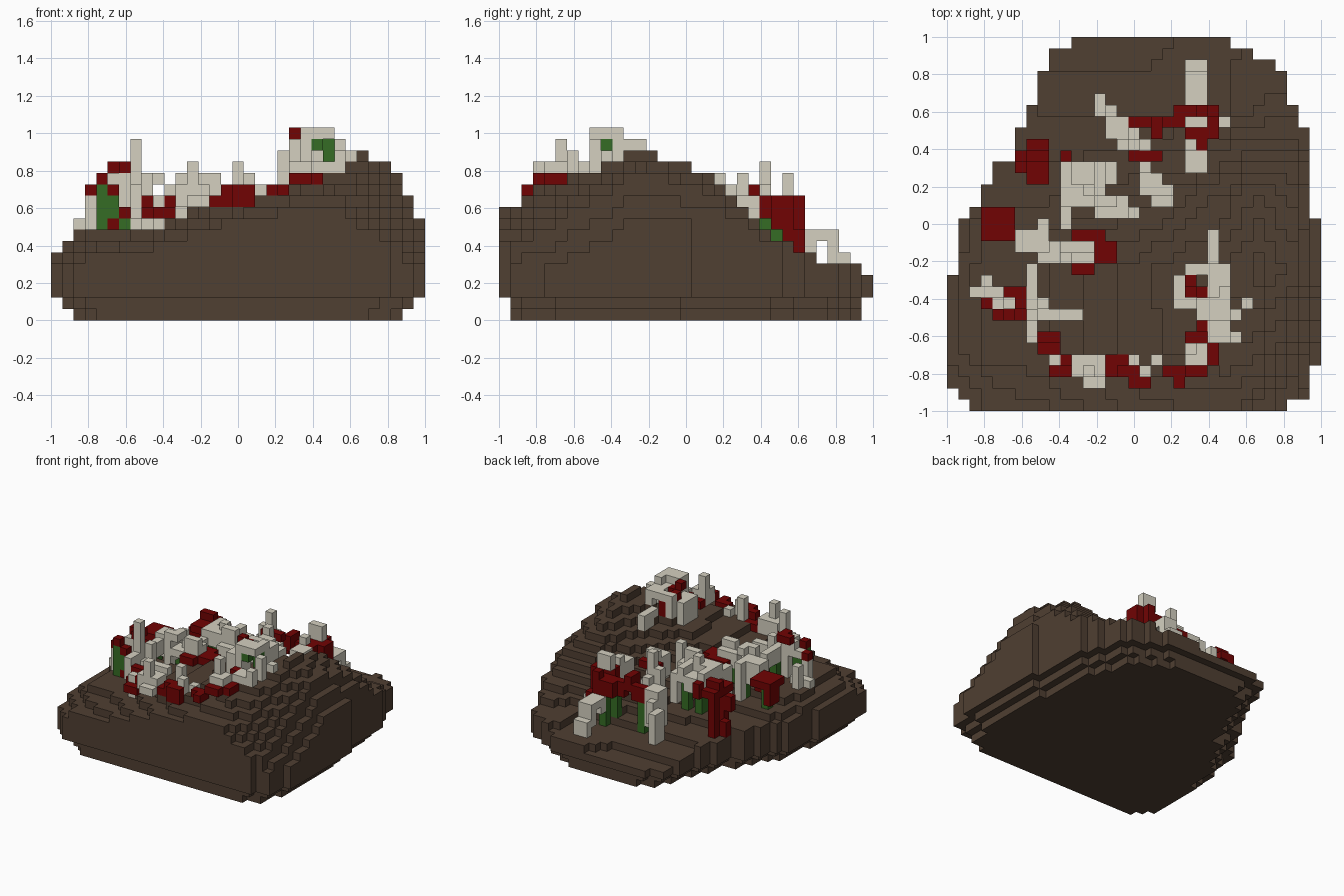
import bpy
import bmesh

if "Cube" in bpy.data.objects:
    bpy.data.objects.remove(bpy.data.objects["Cube"], do_unlink=True)

COUNT = 33
SIZE = 2 / COUNT


def make_material(name, colour):
    material = bpy.data.materials.new(name)
    material.use_nodes = True
    material.diffuse_color = (*colour, 1)
    material.node_tree.nodes["Principled BSDF"].inputs["Base Color"].default_value = (*colour, 1)
    return material


PALETTE = {
    "brown": make_material("brown rock", (.08, .05, .032)),
    "white": make_material("bone white coral", (.66, .63, .53)),
    "red": make_material("dark red coral", (.165, .001, .001)),
    "green": make_material("green stem", (.035, .15, .018)),
}
COLOURS = list(PALETTE)
cells = {}   # block position -> (part name, colour)


def add_box(part, colour, x, y, wide, deep, z, high):
    """Fill a box of blocks, leaving blocks that are already taken."""
    for i in range(x, x + wide):
        for j in range(y, y + deep):
            for k in range(z, z + high):
                cells.setdefault((i, j, k), (part, colour))


def grow(part, **boxes_by_colour):
    for colour, boxes in boxes_by_colour.items():
        for box in boxes:
            add_box(part, colour, *box)


# Rock: outline by row, from back to front, as (rows, first column, end column)
OUTLINE = [(1, 11, 25), (1, 9, 27), (1, 9, 29), (3, 8, 30), (2, 7, 31), (3, 6, 32),
           (2, 4, 32), (2, 3, 32), (1, 2, 32), (5, 1, 33), (8, 0, 33), (2, 0, 32),
           (1, 1, 32), (1, 2, 30)]
spans = [(a, b) for rows, a, b in OUTLINE for _ in range(rows)][::-1]
footprint = {(i, j) for j, (a, b) in enumerate(spans) for i in range(a, b)}

# Rock: terrain heights at a few knots, blended in between
KNOTS_X = [0, 3, 8, 16, 24, 27, 30, 32]
KNOTS_Y = [0, 5, 12, 19, 26, 32]
HEIGHTS = [
    [4, 5.5, 6.5, 9, 10, 8.5, 6, 3],
    [6, 8, 8.5, 11, 12.5, 12, 9, 5],
    [6, 8.4, 8.5, 11, 13.5, 15, 13.2, 9.2],
    [5.5, 6, 6, 7, 10.5, 12.4, 11, 8.5],
    [5, 5, 4.5, 4, 4.5, 5.5, 6, 5],
    [3, 3, 3, 3, 4, 5, 4.5, 4],
]


def locate(knots, value):
    n = max(n for n in range(len(knots) - 1) if knots[n] <= value)
    return n, (value - knots[n]) / (knots[n + 1] - knots[n])


def ground(i, j):
    (a, u), (b, v) = locate(KNOTS_X, i), locate(KNOTS_Y, j)
    near = HEIGHTS[b][a] * (1 - u) + HEIGHTS[b][a + 1] * u
    far = HEIGHTS[b + 1][a] * (1 - u) + HEIGHTS[b + 1][a + 1] * u
    return round(near * (1 - v) + far * v)


def shrink(area, steps):
    return {(i, j) for i, j in area if all((i + u, j + v) in area for u, v in steps)}


# The two lowest layers step inwards
ACROSS = [(1, 0), (-1, 0)]
AROUND = [(u, v) for u in (-1, 0, 1) for v in (-1, 0, 1)]
second = shrink(footprint, AROUND)
layers = [shrink(second, ACROSS), second]
for i, j in footprint:
    for k in range(ground(i, j)):
        if k >= len(layers) or (i, j) in layers[k]:
            cells[i, j, k] = ("rock", "brown")

# Corals: boxes are (x, y, width, depth, bottom, height) in blocks
grow("peak_coral",
     green=[(23, 8, 1, 1, 15, 1), (24, 9, 1, 1, 14, 2)],
     red=[(21, 10, 1, 1, 16, 1), (22, 10, 1, 1, 15, 1), (21, 11, 1, 1, 15, 1),
          (22, 7, 1, 1, 12, 2), (21, 6, 2, 1, 12, 1), (22, 12, 1, 1, 13, 2)],
     white=[(23, 13, 1, 3, 12, 2), (21, 12, 4, 1, 15, 1), (24, 12, 1, 1, 13, 2),
            (21, 12, 1, 1, 12, 3), (23, 6, 2, 2, 12, 2),
            (23, 10, 2, 2, 14, 2), (22, 8, 3, 2, 16, 1), (22, 8, 1, 2, 13, 3),
            (24, 10, 1, 1, 16, 1), (20, 9, 2, 3, 12, 3), (25, 8, 1, 1, 12, 4),
            (26, 9, 1, 1, 13, 2), (25, 6, 1, 1, 12, 3)])

grow("front_right_coral",
     red=[(20, 5, 1, 1, 11, 1), (23, 4, 1, 2, 12, 1), (19, 3, 2, 1, 11, 1),
          (21, 3, 2, 1, 12, 1), (20, 2, 1, 1, 11, 1)],
     white=[(21, 4, 2, 2, 12, 2), (21, 5, 1, 1, 13, 3)])

grow("front_coral",
     red=[(8, 5, 2, 1, 9, 1), (8, 6, 2, 1, 9, 2), (9, 3, 2, 1, 9, 1),
          (10, 4, 1, 1, 10, 1), (14, 3, 2, 2, 10, 1), (16, 2, 2, 1, 10, 2),
          (15, 3, 2, 1, 11, 1)],
     white=[(9, 4, 1, 1, 8, 3), (11, 3, 3, 2, 10, 2), (12, 2, 2, 1, 10, 1),
            (12, 3, 1, 1, 12, 2), (17, 3, 1, 1, 11, 2), (18, 4, 1, 1, 11, 1),
            (16, 4, 1, 1, 10, 4)])

grow("middle_left_coral",
     green=[(10, 14, 1, 1, 7, 3), (7, 10, 1, 1, 7, 3), (8, 15, 1, 1, 5, 4)],
     red=[(11, 15, 3, 1, 9, 2), (13, 13, 2, 2, 9, 2), (11, 12, 2, 1, 9, 2)],
     white=[(6, 14, 3, 2, 9, 3), (8, 16, 1, 1, 7, 5), (9, 13, 4, 2, 10, 1),
            (9, 13, 1, 2, 12, 1), (11, 13, 2, 1, 11, 2), (10, 14, 3, 1, 11, 1),
            (8, 13, 1, 1, 8, 5), (7, 6, 1, 3, 9, 3), (7, 9, 1, 4, 10, 2),
            (7, 8, 1, 1, 8, 8), (8, 8, 4, 1, 9, 2), (8, 9, 1, 1, 9, 4)])

grow("left_coral",
     green=[(4, 8, 1, 1, 8, 4), (5, 8, 1, 1, 9, 2), (6, 8, 2, 1, 8, 1)],
     red=[(5, 10, 2, 1, 13, 1), (6, 9, 1, 1, 13, 1), (4, 8, 1, 1, 12, 1),
          (3, 9, 1, 1, 11, 1), (5, 8, 1, 1, 8, 4), (6, 8, 1, 1, 9, 1)],
     white=[(2, 10, 3, 1, 8, 1), (3, 11, 1, 1, 8, 3), (3, 9, 1, 1, 8, 3),
            (4, 9, 1, 1, 11, 1), (5, 9, 1, 1, 11, 2), (6, 9, 1, 1, 8, 5)])

grow("side_coral",
     green=[(4, 16, 1, 1, 5, 5)],
     red=[(3, 15, 3, 3, 10, 1), (4, 16, 2, 1, 9, 1), (3, 16, 1, 2, 8, 2),
          (2, 16, 1, 1, 6, 1), (3, 17, 3, 1, 5, 2)])

grow("hanging_coral",
     green=[(8, 21, 1, 1, 4, 6)],
     red=[(7, 22, 2, 1, 10, 2), (8, 23, 1, 1, 10, 1), (7, 20, 2, 2, 10, 1),
          (6, 21, 1, 1, 8, 2), (6, 22, 1, 1, 3, 4), (7, 23, 1, 1, 3, 8),
          (7, 21, 1, 1, 6, 4)])

grow("basin_coral",
     green=[(11, 19, 1, 2, 5, 5), (13, 20, 1, 1, 5, 5)],
     red=[(10, 22, 1, 1, 9, 2)],
     white=[(10, 18, 4, 2, 10, 2), (11, 20, 2, 2, 9, 2), (10, 20, 1, 2, 10, 2),
            (13, 20, 1, 2, 10, 2), (12, 19, 1, 1, 12, 1), (10, 16, 1, 2, 6, 5),
            (13, 17, 3, 2, 8, 3), (13, 18, 2, 1, 11, 2), (16, 17, 1, 1, 8, 5),
            (14, 20, 1, 2, 7, 4)])

grow("inner_coral",
     green=[(18, 19, 1, 1, 6, 3)],
     white=[(17, 19, 2, 2, 9, 3), (19, 19, 1, 1, 8, 4), (18, 18, 2, 1, 8, 2),
            (17, 21, 1, 1, 6, 7)])

grow("back_coral",
     green=[(17, 23, 1, 1, 4, 5), (20, 25, 1, 1, 3, 5), (21, 26, 1, 1, 3, 5),
            (16, 25, 1, 1, 4, 4)],
     red=[(16, 25, 2, 1, 8, 2), (18, 24, 1, 2, 9, 2), (19, 25, 4, 1, 8, 2),
          (20, 26, 2, 1, 8, 2), (16, 22, 3, 1, 11, 1)],
     white=[(13, 26, 1, 2, 3, 5), (14, 24, 2, 2, 5, 5), (14, 26, 1, 1, 6, 3),
            (15, 23, 2, 1, 6, 6), (16, 23, 1, 1, 12, 2), (17, 23, 1, 1, 9, 1),
            (16, 24, 1, 1, 8, 3)])

grow("back_right_coral",
     green=[(22, 24, 1, 1, 4, 5)],
     red=[(23, 25, 1, 1, 7, 4), (23, 26, 1, 1, 6, 2), (22, 26, 1, 1, 8, 3),
          (23, 24, 1, 1, 8, 3), (21, 24, 2, 1, 9, 2), (22, 23, 1, 1, 9, 2)],
     white=[(21, 21, 2, 2, 6, 5), (21, 23, 1, 1, 9, 3), (21, 25, 2, 1, 11, 2),
            (21, 27, 2, 1, 6, 2), (21, 28, 2, 1, 7, 1), (21, 29, 2, 1, 5, 3),
            (21, 30, 2, 1, 3, 3), (24, 25, 1, 1, 6, 1)])

# Build each part from the outer faces of its blocks
SIDES = [(axis, step) for axis in range(3) for step in (-1, 1)]


def build(part):
    bm = bmesh.new()
    corners = {}

    def corner(point):
        if point not in corners:
            x, y, z = (c * SIZE for c in point)
            corners[point] = bm.verts.new((x - 1, y - 1, z))
        return corners[point]

    for cell, (owner, colour) in cells.items():
        if owner != part:
            continue
        for axis, step in SIDES:
            neighbour = list(cell)
            neighbour[axis] += step
            if tuple(neighbour) in cells:
                continue
            loop = []
            for u, v in ((0, 0), (1, 0), (1, 1), (0, 1)):
                point = list(cell)
                point[axis] += step > 0
                point[(axis + 1) % 3] += u
                point[(axis + 2) % 3] += v
                loop.append(corner(tuple(point)))
            face = bm.faces.new(loop if step > 0 else loop[::-1])
            face.material_index = COLOURS.index(colour)
    mesh = bpy.data.meshes.new(part)
    bm.to_mesh(mesh)
    bm.free()
    for material in PALETTE.values():
        mesh.materials.append(material)
    bpy.context.collection.objects.link(bpy.data.objects.new(part, mesh))


for part in dict.fromkeys(owner for owner, _ in cells.values()):
    build(part)
